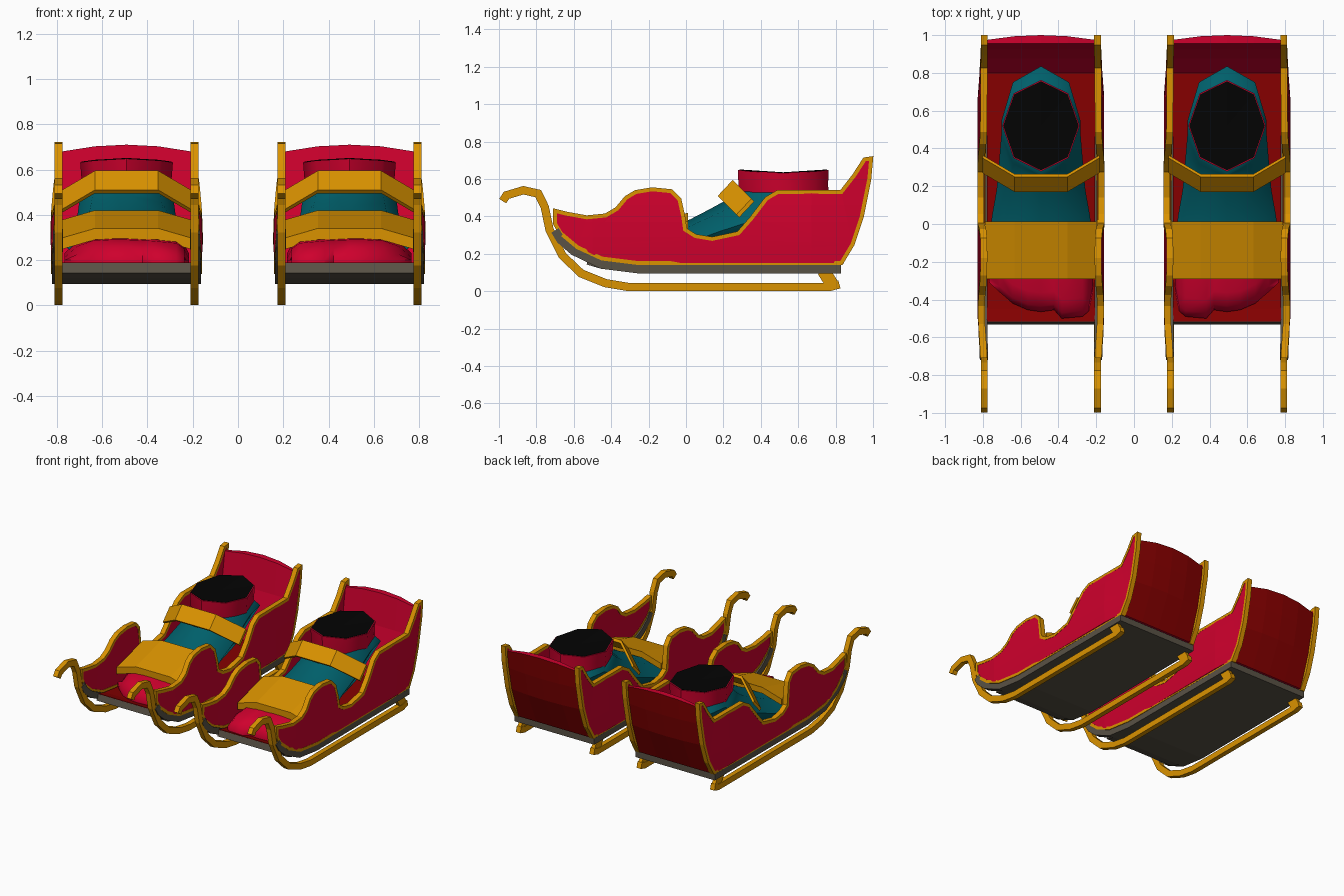
import bpy, bmesh, math
from mathutils import Vector

if "Cube" in bpy.data.objects:
    bpy.data.objects.remove(bpy.data.objects["Cube"])

CX = 0.4925      # sled centre; everything is mirrored to the other sled
BAR = 0.30       # side frame distance from the sled centre


def mat(name, c):
    m = bpy.data.materials.new(name)
    m.diffuse_color = (*c, 1)
    m.use_nodes = True
    m.node_tree.nodes["Principled BSDF"].inputs["Base Color"].default_value = m.diffuse_color
    return m


GOLD = mat("gold", (0.70, 0.29, 0.0))
RED = mat("crimson", (0.62, 0.0, 0.026))
MAROON = mat("dark red", (0.24, 0.0, 0.0))
TEAL = mat("teal", (0.0, 0.115, 0.145))
BLACK = mat("black", (0.001, 0.001, 0.001))
GREY = mat("warm grey", (0.10, 0.084, 0.06))


def finish(bm, name, mats, rule=None, smooth=False):
    """Turn a bmesh into an object with its mirrored twin."""
    bmesh.ops.recalc_face_normals(bm, faces=bm.faces)
    if rule:
        bm.normal_update()
        for f in bm.faces:
            f.material_index = rule(f)
    bmesh.ops.translate(bm, verts=bm.verts, vec=(CX, 0, 0))
    me = bpy.data.meshes.new(name)
    for f in bm.faces:
        f.smooth = smooth
    bm.to_mesh(me)
    bm.free()
    for m in mats:
        me.materials.append(m)
    if smooth:
        me.set_sharp_from_angle(angle=math.radians(50))
    ob = bpy.data.objects.new(name, me)
    bpy.context.collection.objects.link(ob)
    mod = ob.modifiers.new("twin", 'MIRROR')
    mod.use_mirror_merge = False


def loft(bm, rings, caps=True, loop=False):
    """Bridge equal-length rings of points."""
    vs = [[bm.verts.new(p) for p in r] for r in rings]
    n = len(vs[0])
    for a, b in list(zip(vs, vs[1:])) + ([(vs[-1], vs[0])] if loop else []):
        for i in range(n):
            j = (i + 1) % n
            bm.faces.new((a[i], a[j], b[j], b[i]))
    if caps and not loop:
        bm.faces.new(vs[0])
        bm.faces.new(vs[-1])


def bulge(y, z):
    """Outward swell of the sides, fading to both ends and the top."""
    ends = max(0, min(1, (y + .75) / .25, (.92 - y) / .25))
    return 0.019 * ends * max(0, 1 - ((z - 0.28) / 0.28) ** 2)


def band(name, path, w, x0, x1, m, loop=False, swell=0):
    """Rectangular bar following a (y, z) path with mitred corners."""
    pts = [Vector(p) for p in path]
    n = len(pts)
    rings = []
    for i, p in enumerate(pts):
        a = pts[i - 1] if i or loop else None
        b = pts[(i + 1) % n] if i < n - 1 or loop else None
        d1 = (p - a).normalized() if a is not None else (b - p).normalized()
        d2 = (b - p).normalized() if b is not None else d1
        t = (d1 + d2).normalized()
        o = Vector((-t.y, t.x)) * (w / 2 / max(0.6, t.dot(d1)))
        q, r, s = p + o, p - o, swell * bulge(*p)
        rings.append([(x0 + s, *q), (x1 + s, *q), (x1 + s, *r), (x0 + s, *r)])
    bm = bmesh.new()
    loft(bm, rings, loop=loop)
    finish(bm, name, [m])


# outlines in (y, z)
SIDE = [(-.70, .43), (-.64, .415), (-.53, .395), (-.43, .405), (-.37, .44), (-.32, .50),
        (-.27, .53), (-.18, .545), (-.08, .535), (-.035, .49), (-.015, .40), (-.005, .33),
        (.05, .295), (.14, .28), (.28, .31), (.35, .39), (.43, .495), (.49, .53), (.83, .53),
        (.90, .62), (.955, .705), (.99, .71), (.98, .60), (.94, .40), (.89, .25), (.83, .15),
        (-.25, .15), (-.45, .175), (-.58, .235), (-.67, .31), (-.70, .36)]
RUNNER = [(-.98, .482), (-.96, .513), (-.87, .54), (-.79, .522), (-.755, .45), (-.73, .33),
          (-.66, .19), (-.56, .095), (-.43, .043), (-.31, .023), (.77, .023), (.82, .037)]
BASE = [(.83, .118), (-.25, .118), (-.45, .143), (-.525, .165)]
RIM = BASE[:3] + [(-.60, .215), (-.67, .275), (-.70, .325)]

for side, label in ((-1, "inner"), (1, "outer")):
    def xr(h):
        return sorted((side * (BAR - h), side * (BAR + h)))
    # side panel: flat outline, sliced, then swelled outward
    bm = bmesh.new()
    loft(bm, [[(x, y, z) for y, z in SIDE] for x in xr(0.016)])
    bmesh.ops.recalc_face_normals(bm, faces=bm.faces)
    bm.normal_update()
    bmesh.ops.triangulate(bm, faces=[f for f in bm.faces if len(f.verts) > 4], ngon_method='EAR_CLIP')
    cuts = [((0, 0, z), (0, 0, 1)) for z in (.22, .29, .37, .46)]
    cuts += [((0, y, 0), (0, 1, 0)) for y in (-.5, .67)]
    for co, no in cuts:
        bmesh.ops.bisect_plane(bm, geom=bm.verts[:] + bm.edges[:] + bm.faces[:], plane_co=co, plane_no=no)
    for v in bm.verts:
        v.co.x += side * bulge(v.co.y, v.co.z)
    finish(bm, label + "_side_panel", [RED])
    # gold edging, base rim, runner and rear strut
    band(label + "_edging", SIDE, 0.021, *xr(0.018), GOLD, loop=True, swell=side)
    band(label + "_base_rim", RIM, 0.046, *xr(0.022), GREY, swell=side * 0.5)
    band(label + "_runner", RUNNER, 0.044, *xr(0.018), GOLD)
    band(label + "_rear_strut", [(.735, .11), (.785, .03)], 0.07, *xr(0.014), GOLD)

# base slab and floor
band("base_slab", BASE, 0.046, -0.29, 0.29, GREY)
band("floor", [(.82, .145), (-.25, .145), (-.45, .168), (-.518, .184)], 0.012, -0.285, 0.285, MAROON)

# bowed backrest, crimson inside and on top, dark red behind
bm = bmesh.new()
rings = []
for x in (-.285, -.14, 0, .14, .285):
    k = 1 - (x / .285) ** 2
    front = [(.80, .15), (.875, .30), (.925, .48), (.955, .68 + .03 * k)]
    back = [(.975 + .025 * k, .68 + .03 * k), (.96 + .02 * k, .55), (.925 + .02 * k, .38), (.84, .145)]
    rings.append([(x, y, z) for y, z in front + back])
loft(bm, rings)
finish(bm, "backrest", [RED, MAROON], lambda f: 1 if f.normal.y > 0.6 else 0)

# lap tray, arched across the sled
bm = bmesh.new()
loft(bm, [[(x, -.29, .29 - d), (x, -.29, .34 - d), (x, .012, .42 - d), (x, .012, .375 - d)]
          for x, d in ((-.295, .045), (-.14, 0), (.14, 0), (.295, .045))])
finish(bm, "lap_tray", [GOLD])

# chest strap
bm = bmesh.new()
loft(bm, [[(x, .185 + d, .495 - d), (x, .265 + d, .58 - d), (x, .25 + d, .595 - d), (x, .17 + d, .51 - d)]
          for x, d in ((-.31, .10), (-.14, 0), (.14, 0), (.31, .10))])
finish(bm, "chest_strap", [GOLD])


# sack body: octagonal sections (centre y, z), half width, half depth, tilt
def octagon(cy, cz, rx, rd, tilt):
    t = math.radians(tilt)
    out = []
    for i in range(8):
        a = i * math.pi / 4
        d = rd * math.cos(a)
        out.append((rx * math.sin(a), cy - d * math.cos(t), cz + d * math.sin(t)))
    return out


bm = bmesh.new()
loft(bm, [octagon(*s) for s in ((-.08, .26, .27, .09, 90), (.04, .27, .26, .115, 80),
                                (.18, .32, .235, .13, 60), (.35, .375, .22, .175, 40),
                                (.47, .45, .21, .225, 18), (.545, .495, .21, .292, 6),
                                (.525, .535, .19, .235, 0))])
finish(bm, "sack_body", [TEAL], smooth=True)


# crimson collar with a dark, slightly saddle-shaped opening
def lip(s, lift):
    return [(x * s, .52 + (y - .52) * s, .632 + .016 * ((y - .52) / .24) ** 2 + lift)
            for x, y, z in octagon(.52, 0, .205, .242, 0)]


bm = bmesh.new()
loft(bm, [octagon(.525, .50, .195, .238, 0), octagon(.52, .57, .20, .24, 0), lip(1, 0),
          lip(.95, 0), octagon(.52, .58, .17, .20, 0)])
finish(bm, "sack_collar", [RED], smooth=True)
bm = bmesh.new()
rim = [bm.verts.new(p) for p in lip(.975, .003)]
low = [bm.verts.new(p) for p in lip(.94, -.006)]
hub, base = bm.verts.new((0, .52, .636)), bm.verts.new((0, .52, .627))
for i in range(8):
    bm.faces.new((rim[i - 1], rim[i], hub))
    bm.faces.new((low[i - 1], low[i], base))
    bm.faces.new((rim[i - 1], rim[i], low[i], low[i - 1]))
finish(bm, "sack_opening", [BLACK])

# foot cushion: two lobes of uneven length; (x, front y, top height)
bm = bmesh.new()
loft(bm, [[(x, yf, .17), (x, yf, .20), (x, yf + .03, h - .035), (x, yf + .10, h), (x, -.05, h + .02), (x, -.05, .17)]
          for x, yf, h in ((-.275, -.36, .21), (-.255, -.46, .25), (-.22, -.49, .275), (-.11, -.50, .285),
                           (-.07, -.455, .287), (0, -.465, .29), (.07, -.455, .29), (.15, -.42, .285),
                           (.22, -.36, .26), (.275, -.31, .21))])
finish(bm, "foot_cushion", [RED], smooth=True)
